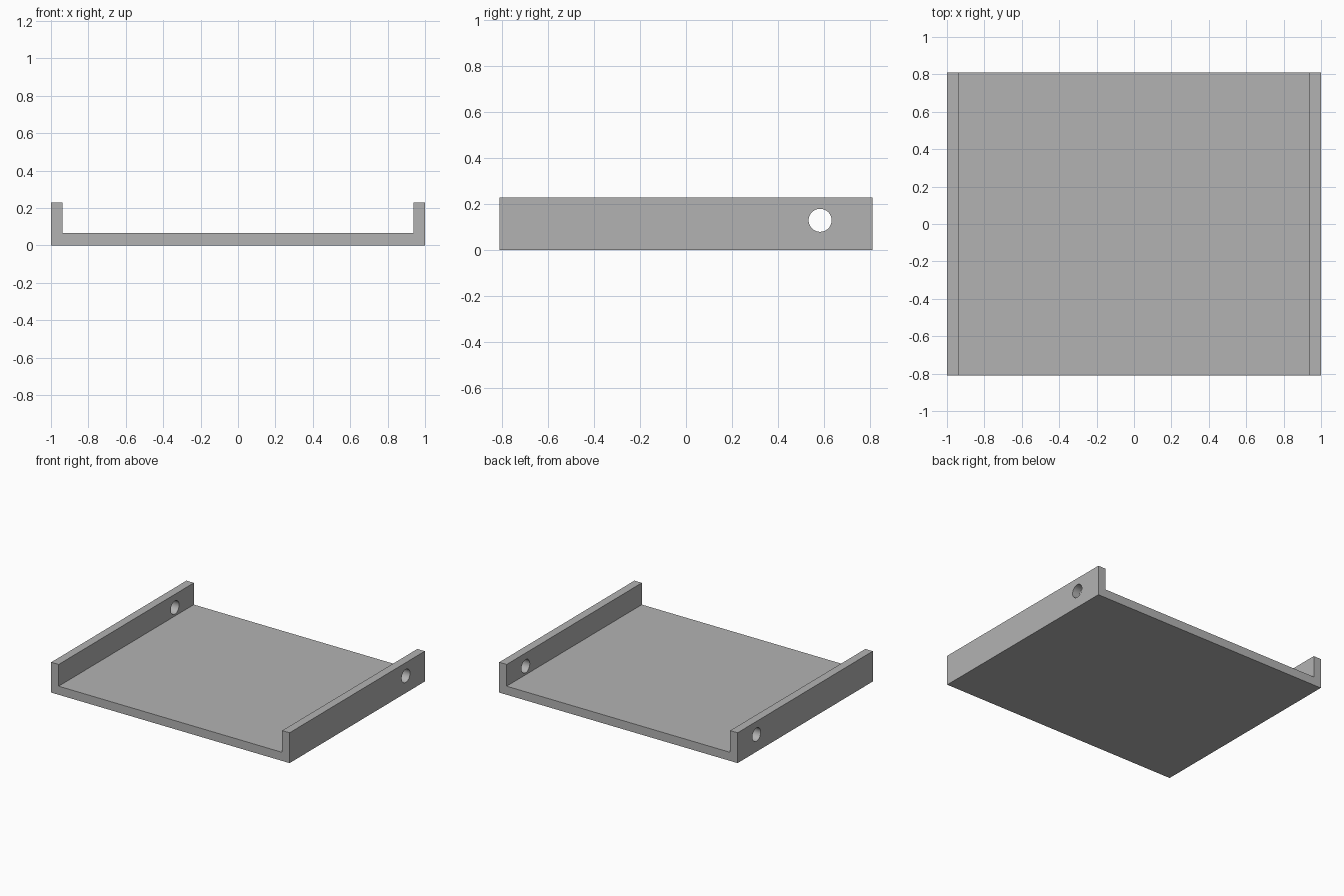
import bpy
import bmesh
from mathutils import Matrix

default = bpy.data.objects.get("Cube")
if default:
    bpy.data.objects.remove(default, do_unlink=True)

HALF_X, HALF_Y = 1.0, 0.81
HEIGHT, FLOOR, WALL = 0.23, 0.065, 0.0625
HOLE_Y, HOLE_Z, HOLE_R = 0.583, 0.13, 0.05

grey = bpy.data.materials.new("plain grey")
grey.use_nodes = True
colour = (0.45, 0.45, 0.45, 1)
grey.diffuse_color = colour
grey.node_tree.nodes["Principled BSDF"].inputs["Base Color"].default_value = colour


def add_object(name, bm):
    bmesh.ops.recalc_face_normals(bm, faces=bm.faces)
    mesh = bpy.data.meshes.new(name)
    bm.to_mesh(mesh)
    bm.free()
    mesh.materials.append(grey)
    obj = bpy.data.objects.new(name, mesh)
    bpy.context.collection.objects.link(obj)
    return obj


# Channel tray: U-shaped profile extruded from front to back
inner = HALF_X - WALL
profile = [(-HALF_X, 0), (HALF_X, 0), (HALF_X, HEIGHT), (inner, HEIGHT),
           (inner, FLOOR), (-inner, FLOOR), (-inner, HEIGHT), (-HALF_X, HEIGHT)]
bm = bmesh.new()
face = bm.faces.new([bm.verts.new((x, -HALF_Y, z)) for x, z in profile])
result = bmesh.ops.extrude_face_region(bm, geom=[face])
moved = [v for v in result["geom"] if isinstance(v, bmesh.types.BMVert)]
bmesh.ops.translate(bm, verts=moved, vec=(0, 2 * HALF_Y, 0))
tray = add_object("channel_tray", bm)

# Round pin hole through both side walls
bm = bmesh.new()
bmesh.ops.create_cone(
    bm, cap_ends=True, segments=48, radius1=HOLE_R, radius2=HOLE_R, depth=3,
    matrix=Matrix.Translation((0, HOLE_Y, HOLE_Z)) @ Matrix.Rotation(1.5707963, 4, "Y"))
cutter = add_object("pin_hole_cutter", bm)
cutter.hide_render = True

cut = tray.modifiers.new("pin holes", "BOOLEAN")
cut.object = cutter
cut.operation = "DIFFERENCE"
cut.solver = "EXACT"

bpy.context.view_layer.objects.active = tray
tray.select_set(True)
bpy.ops.object.modifier_apply(modifier=cut.name)
bpy.data.objects.remove(cutter, do_unlink=True)

# Smooth hole walls, crisp tray edges
bpy.ops.object.shade_smooth_by_angle(angle=0.5)
